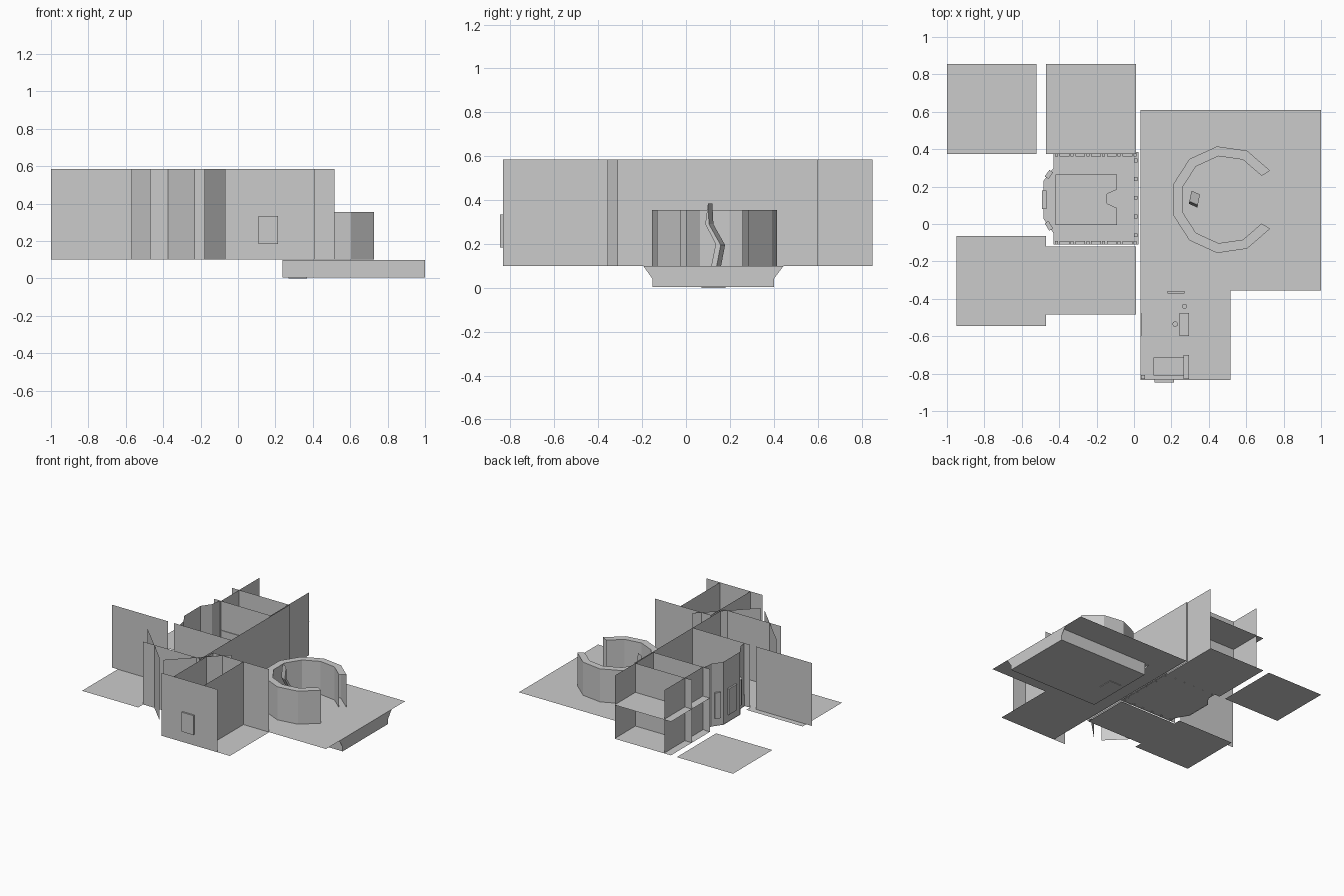
import bpy, math
from mathutils import Vector

F, T = 0.10, 0.585   # floor level, wall top


def mesh(name, verts, faces):
    me = bpy.data.meshes.new(name)
    me.from_pydata([tuple(v) for v in verts], [], faces)
    me.update()
    ob = bpy.data.objects.new(name, me)
    bpy.context.collection.objects.link(ob)
    return ob


def floor(name, pts, z=F):
    return mesh(name, [(x, y, z) for x, y in pts], [list(range(len(pts)))])


def rect(x0, x1, y0, y1):
    return [(x0, y0), (x1, y0), (x1, y1), (x0, y1)]


def wall(name, pts, z0=F, z1=T):
    n = len(pts)
    v = [(x, y, z) for z in (z0, z1) for x, y in pts]
    return mesh(name, v, [(i, i + 1, n + i + 1, n + i) for i in range(n - 1)])


def prism(name, pts, z0, z1):
    n = len(pts)
    v = [(x, y, z) for z in (z0, z1) for x, y in pts]
    f = [list(range(n))[::-1], list(range(n, 2 * n))]
    f += [(i, (i + 1) % n, n + (i + 1) % n, n + i) for i in range(n)]
    return mesh(name, v, f)


def box(name, x0, x1, y0, y1, z0, z1):
    return prism(name, rect(x0, x1, y0, y1), z0, z1)


# Floor tiles
floor("floor_back_left", rect(-1, -0.52, 0.375, 0.855))
floor("floor_back", rect(-0.47, 0.012, 0.375, 0.855))
floor("floor_front_left", rect(-0.95, -0.47, -0.545, -0.065))
floor("floor_side_room", rect(-0.47, 0.012, -0.485, -0.12))
floor("floor_hall", [(-0.43, -0.11), (0.025, -0.11), (0.025, 0.385), (-0.43, 0.385),
                     (-0.43, 0.30), (-0.485, 0.23), (-0.485, 0.03), (-0.43, -0.05)], F + 0.003)
floor("floor_court", [(0.035, -0.835), (0.515, -0.835), (0.515, -0.355),
                      (1, -0.355), (1, 0.61), (0.035, 0.61)])
floor("floor_bedroom", rect(0.035, 0.295, -0.835, -0.355), F + 0.003)

# Full height walls
wall("long_wall", [(0.02, -0.485), (0.02, 0.60)])
wall("long_wall_end", [(0.012, 0.375), (0.012, 0.85)])
wall("partition_back", [(-0.47, 0.60), (0.02, 0.60)])
wall("back_room_side", [(-0.41, 0.375), (-0.41, 0.85)])
wall("hall_wall_back", [(-0.47, 0.38), (0.02, 0.38)])
wall("hall_wall_front", [(-0.47, -0.11), (0.02, -0.11)])
wall("lone_wall", [(-1, -0.11), (-0.52, -0.11)])
wall("side_room_front", [(-0.47, -0.485), (0.012, -0.485)])
wall("slanted_wall_a", [(-0.57, -0.29), (-0.23, -0.63)])
wall("slanted_wall_b", [(-0.18, -0.65), (0.16, -0.31)])
wall("front_wall", [(-0.07, -0.835), (0.41, -0.835)])
wall("room_wall_right", [(0.295, -0.835), (0.295, -0.355)])
wall("room_wall_left", [(0.035, -0.835), (0.035, -0.355)])
wall("room_wall_back", [(0.035, -0.355), (0.515, -0.355)])
floor("mezzanine", rect(-0.47, 0.012, 0.375, 0.855), 0.36)

# Bay of the hall with framed windows
bay = [(-0.42, 0.38), (-0.43, 0.30), (-0.48, 0.23), (-0.48, 0.03), (-0.43, -0.05), (-0.42, -0.11)]
wall("bay_wall", bay)
for i in (1, 2, 3):
    a, b = Vector(bay[i]), Vector(bay[i + 1])
    d = (b - a).normalized()
    n = Vector((d.y, -d.x)) * 0.012
    p, q = a.lerp(b, 0.25), a.lerp(b, 0.75)
    prism("bay_window", [p - n, q - n, q + n, p + n], 0.16, 0.36)

# Pilasters and rails along the hall walls
for y, s in ((0.38, -1), (-0.11, 1)):
    for i in range(6):
        x = -0.415 + i * 0.084
        y0, y1 = sorted((y, y + s * 0.02))
        box("pilaster", x - 0.008, x + 0.008, y0, y1, F, 0.19)
        if i < 5:
            y0, y1 = sorted((y, y + s * 0.02))
            box("rail", x + 0.018, x + 0.07, y0, y1, 0.13, 0.17)
for i in range(5):
    y = -0.06 + i * 0.1
    box("pilaster_end", 0.0, 0.02, y - 0.01, y + 0.01, F, 0.19)

# Low notched stage
prism("stage", [(-0.42, -0.005), (-0.09, -0.005), (-0.09, 0.085), (-0.145, 0.11),
                (-0.145, 0.16), (-0.09, 0.185), (-0.09, 0.265), (-0.42, 0.265)], F + 0.003, F + 0.012)

# Eleven-sided ring wall, open at one corner: outer skin, inner skin and top
ring = [(math.cos(2 * math.pi * k / 11), math.sin(2 * math.pi * k / 11)) for k in range(1, 11)]
cx, cy = 0.485, 0.13
outer = [(cx + 0.288 * c, cy + 0.288 * s) for c, s in ring]
inner = [(cx + 0.235 * c, cy + 0.235 * s) for c, s in ring]
wall("ring_wall_outer", outer, F, 0.355)
wall("ring_wall_inner", inner, F, 0.355)
mesh("ring_wall_top", [(x, y, 0.355) for x, y in outer + inner],
     [(i, i + 1, 11 + i, 10 + i) for i in range(9)])

# Sunken trough under the court, with sloped end and flared end plate
box("sunken_trough", 0.237, 1, -0.152, 0.40, 0.004, F - 0.001)
mesh("trough_end_plate", [(1, -0.195, F), (1, -0.152, 0.04), (1, -0.152, 0.004),
                          (1, 0.40, 0.004), (1, 0.40, 0.04), (1, 0.445, F)], [range(6)])
mesh("trough_slope", [(0.20, -0.152, F), (0.20, 0.40, F), (0.237, 0.40, 0.04), (0.237, -0.152, 0.04)],
     [(0, 1, 2, 3)])
box("trough_plate", 0.27, 0.37, 0.07, 0.18, 0, 0.006)

# Zigzag sculpture inside the ring
zig = [(0.12, 0.385), (0.108, 0.29), (0.155, 0.20), (0.135, 0.10),
       (0.16, 0.10), (0.178, 0.195), (0.125, 0.29)]
n = len(zig)
mesh("zigzag", [(0.29 + 0.2 * (y - 0.09), y, z) for y, z in zig] +
     [(0.335 + 0.2 * (y - 0.09), y - 0.02, z) for y, z in zig],
     [list(range(n)), list(range(n, 2 * n))[::-1]] +
     [(i, n + i, n + (i + 1) % n, (i + 1) % n) for i in range(n)])

# Small room furniture
box("window_frame", 0.11, 0.213, -0.848, -0.828, 0.185, 0.335)
box("bed", 0.105, 0.265, -0.81, -0.715, F, 0.145)
box("headboard", 0.265, 0.293, -0.83, -0.70, F, 0.19)
box("desk_top", 0.243, 0.293, -0.60, -0.475, 0.165, 0.172)
for y in (-0.598, -0.483):
    box("desk_side", 0.246, 0.291, y, y + 0.006, F, 0.165)
box("door", 0.035, 0.041, -0.60, -0.475, F, 0.33)
box("shelf", 0.18, 0.27, -0.372, -0.357, 0.22, 0.23)
box("corner_post", 0.037, 0.06, -0.83, -0.808, F, 0.16)
for name, x, y, r, h in (("stool", 0.22, -0.535, 0.015, 0.05), ("basket", 0.27, -0.44, 0.014, 0.045)):
    prism(name, [(x + r * math.cos(t * math.pi / 4), y + r * math.sin(t * math.pi / 4))
                 for t in range(8)], F, F + h)
